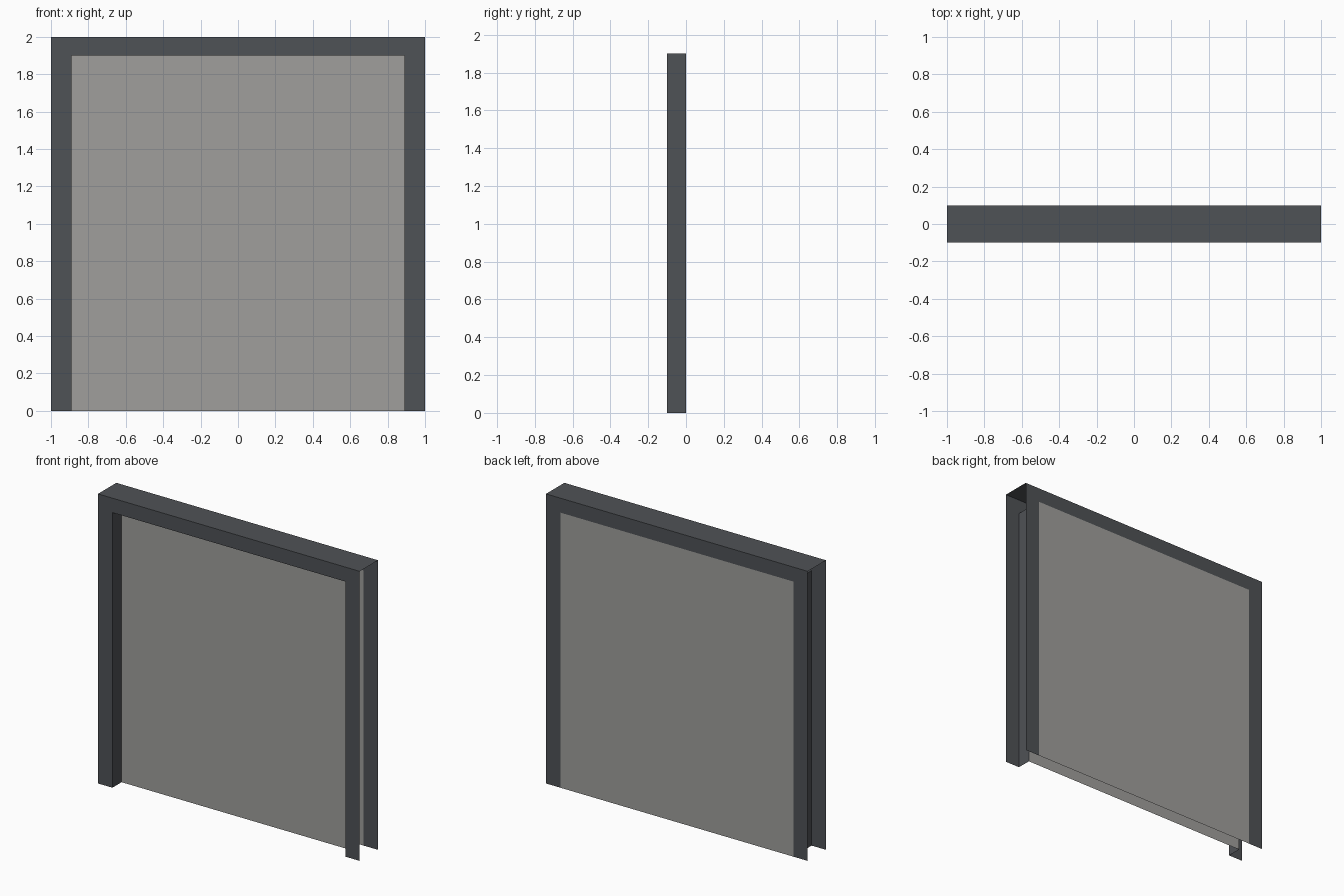
import bpy, bmesh

if "Cube" in bpy.data.objects:
    bpy.data.objects.remove(bpy.data.objects["Cube"])

W, H, D = 1.0, 2.0, 0.1        # half width, height, half depth
OW, OH = 0.89, 1.9             # opening half width, opening height


def material(name, rgb):
    m = bpy.data.materials.new(name)
    m.diffuse_color = (*rgb, 1.0)
    m.use_nodes = True
    m.node_tree.nodes["Principled BSDF"].inputs["Base Color"].default_value = m.diffuse_color
    return m


dark = material("dark grey frame", (0.078, 0.084, 0.093))
grey = material("warm grey panel", (0.350, 0.347, 0.332))


def sheets(name, quads, mat):
    """Make one object out of flat open sheets."""
    bm = bmesh.new()
    for quad in quads:
        bm.faces.new([bm.verts.new(p) for p in quad])
    bmesh.ops.remove_doubles(bm, verts=bm.verts[:], dist=0.0001)
    me = bpy.data.meshes.new(name)
    bm.to_mesh(me)
    bm.free()
    me.materials.append(mat)
    ob = bpy.data.objects.new(name, me)
    bpy.context.collection.objects.link(ob)
    return ob


def upright(x0, x1, z0, z1, y, back=False):
    """Rectangle facing -y, or +y when back is set."""
    q = [(x0, y, z0), (x1, y, z0), (x1, y, z1), (x0, y, z1)]
    return q[::-1] if back else q


def surround(y, back):
    """Two posts and a lintel as a flat arch."""
    return [upright(-W, -OW, 0, OH, y, back),
            upright(OW, W, 0, OH, y, back),
            upright(-W, -OW, OH, H, y, back),
            upright(-OW, OW, OH, H, y, back),
            upright(OW, W, OH, H, y, back)]


# Frame faces, front and back
sheets("front_surround", surround(-D, False), dark)
sheets("back_surround", surround(D, True), dark)

# Top cap; the outer sides and the bottom stay open
sheets("top_cap", [[(-W, -D, H), (W, -D, H), (W, D, H), (-W, D, H)]], dark)

# Inner reveal on the front: jambs and soffit
sheets("front_reveal", [
    [(-OW, -D, 0), (-OW, 0, 0), (-OW, 0, OH), (-OW, -D, OH)],
    [(OW, 0, 0), (OW, -D, 0), (OW, -D, OH), (OW, 0, OH)],
    [(-OW, -D, OH), (-OW, 0, OH), (OW, 0, OH), (OW, -D, OH)],
], dark)

# Door panels: recessed in front, flush at the back
sheets("front_panel", [upright(-OW, OW, 0, OH, 0)], grey)
sheets("back_panel", [upright(-OW, OW, 0, OH, D, True)], grey)
